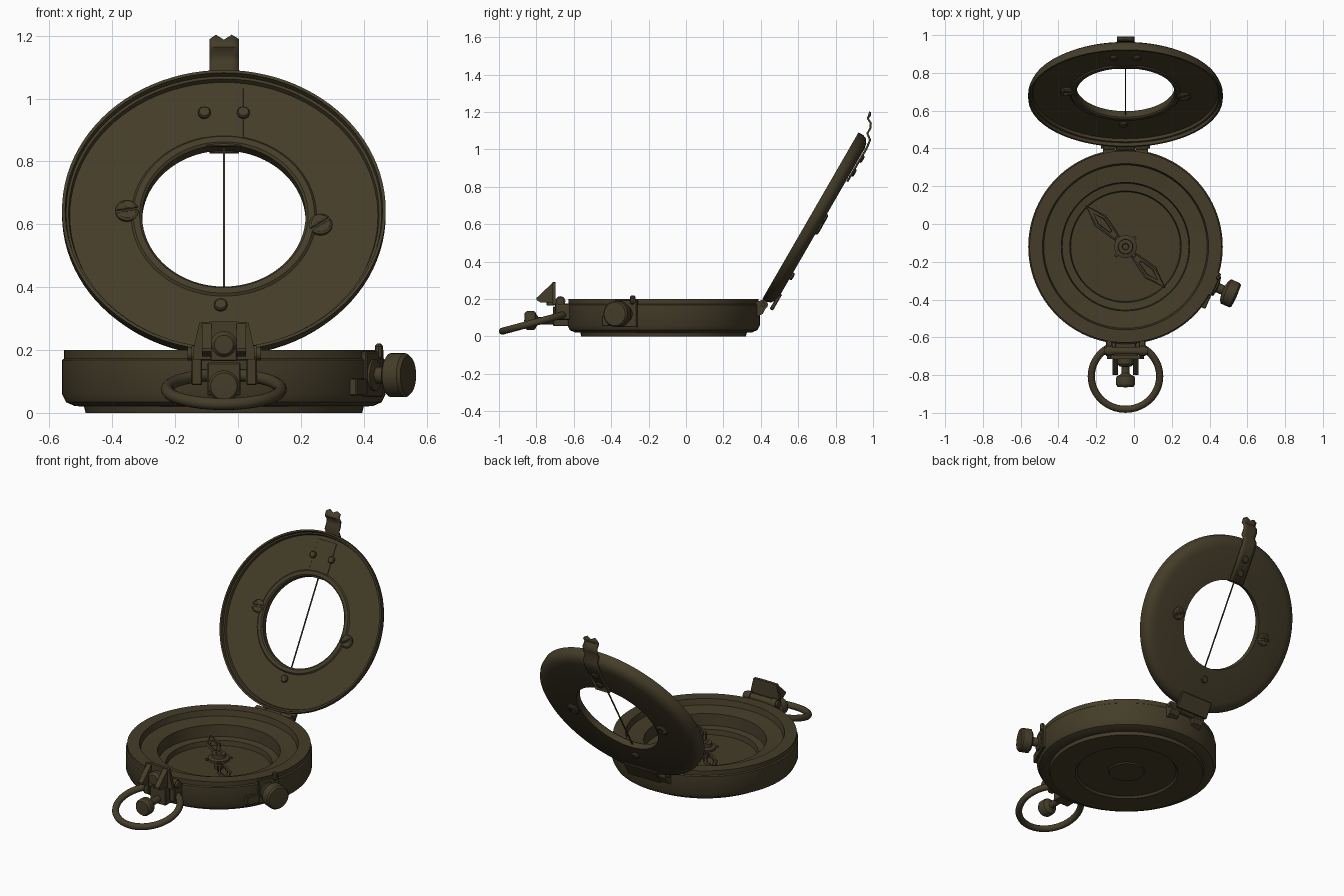
import bpy, bmesh, math
from mathutils import Matrix, Vector

old = bpy.data.objects.get("Cube")
if old:
    bpy.data.objects.remove(old, do_unlink=True)

olive = bpy.data.materials.new("dark_olive_metal")
olive.use_nodes = True
COLOUR = (0.058, 0.046, 0.022, 1)
olive.diffuse_color = COLOUR
olive.node_tree.nodes["Principled BSDF"].inputs["Base Color"].default_value = COLOUR

CX, CY = -0.045, -0.12
T = Matrix.Translation
R = lambda deg, axis: Matrix.Rotation(math.radians(deg), 4, axis)
BASE = T((CX, CY, 0))
LID = T((CX, 0.665, 0.645)) @ R(60, 'X')
KNOB = T((CX, CY, 0.12)) @ R(-24, 'Z')


def finish(name, bm, mat=None, angle=32):
    bmesh.ops.recalc_face_normals(bm, faces=bm.faces)
    if mat:
        bm.transform(mat)
    me = bpy.data.meshes.new(name)
    bm.to_mesh(me)
    bm.free()
    me.materials.append(olive)
    ob = bpy.data.objects.new(name, me)
    bpy.context.collection.objects.link(ob)
    bpy.ops.object.select_all(action='DESELECT')
    ob.select_set(True)
    bpy.context.view_layer.objects.active = ob
    bpy.ops.object.shade_smooth_by_angle(angle=math.radians(angle))
    return ob


def lathe(name, profile, mat, steps=32, closed=False):
    """Revolve (radius, height) points around local z."""
    bm = bmesh.new()
    vs = [bm.verts.new((r, 0, z)) for r, z in profile]
    pairs = list(zip(vs, vs[1:])) + ([(vs[-1], vs[0])] if closed else [])
    edges = [bm.edges.new(p) for p in pairs]
    bmesh.ops.spin(bm, geom=vs + edges, axis=(0, 0, 1), cent=(0, 0, 0),
                   angle=math.tau, steps=steps)
    bmesh.ops.remove_doubles(bm, verts=bm.verts, dist=0.0001)
    return finish(name, bm, mat)


def box(name, lo, hi, mat=None, bevel=0.004):
    lo, hi = Vector(lo), Vector(hi)
    bm = bmesh.new()
    bmesh.ops.create_cube(bm, size=1, matrix=T((lo + hi) / 2) @ Matrix.Diagonal((*(hi - lo), 1)))
    if bevel:
        bmesh.ops.bevel(bm, geom=bm.edges, offset=bevel, segments=1, affect='EDGES')
    return finish(name, bm, mat)


def prism(name, points, x0, x1, taper=0):
    """Extrude a (y, z) outline along x."""
    bm = bmesh.new()
    f = bm.faces.new([bm.verts.new((x0, y, z)) for y, z in points])
    out = bmesh.ops.extrude_face_region(bm, geom=[f])
    for v in out['geom']:
        if isinstance(v, bmesh.types.BMVert):
            v.co.x = x1
    return finish(name, bm)


def rod(name, r, x0, x1, y, z):
    return lathe(name, [(0, 0), (r, 0), (r, x1 - x0), (0, x1 - x0)],
                 T((x0, y, z)) @ R(90, 'Y'), 20)


def screw(name, r, mat, slot_angle=None, height=0.014):
    """Domed screw head, optionally slotted."""
    ob = lathe(name, [(0, 0), (r, 0), (r, height * .6), (r * .8, height), (0, height * 1.1)], mat, 24)
    if slot_angle is not None:
        cut = box("slot_cutter", (-r * 2, -.005, height * .5), (r * 2, .005, height * 3),
                  mat @ R(slot_angle, 'Z'), 0)
        cut.hide_render = True
        mod = ob.modifiers.new("slot", 'BOOLEAN')
        mod.operation, mod.object, mod.solver = 'DIFFERENCE', cut, 'EXACT'
        bpy.context.view_layer.objects.active = ob
        bpy.ops.object.modifier_apply(modifier="slot")
        bpy.data.objects.remove(cut, do_unlink=True)


# Case with stepped foot and recessed dial well
lathe("case", [(0, .005), (.1, .005), (.105, .012), (.285, .012), (.295, 0), (.44, 0),
               (.445, .02), (.475, .022), (.502, .034), (.515, .06), (.515, .168),
               (.508, .173), (.508, .2), (.44, .2), (.432, .165), (.34, .155), (.335, .085),
               (.295, .08), (.29, .05), (0, .05)], BASE, 96)

# Needle: hub and two open arrow frames
lathe("needle_hub", [(0, .05), (.025, .05), (.025, .095), (.06, .1), (.06, .115), (.04, .12),
                     (.038, .14), (.018, .14), (.015, .125), (0, .125)], BASE, 32)
for i, turn in enumerate((134, -46)):
    for scale, tag in ((1, "outer"), (.55, "inner")):
        cu = bpy.data.curves.new("needle_" + tag, 'CURVE')
        cu.dimensions, cu.bevel_depth, cu.bevel_resolution = '3D', .006 * scale, 1
        sp = cu.splines.new('POLY')
        pts = [(.055, .012), (.19, .036), (.3, 0), (.19, -.036), (.055, -.012)]
        sp.points.add(len(pts) - 1)
        for p, (a, b) in zip(sp.points, pts):
            p.co = (.18 + (a - .18) * scale, b * scale, .108, 1)
        sp.use_cyclic_u = True
        cu.materials.append(olive)
        ob = bpy.data.objects.new(f"needle_{tag}_{i}", cu)
        ob.matrix_world = BASE @ R(turn, 'Z')
        bpy.context.collection.objects.link(ob)
for k in range(4):
    box("hub_spoke", (.02, -.008, .1), (.075, .008, .112), BASE @ R(44 + 90 * k, 'Z'), .002)

# Lid ring with sighting window
lathe("lid", [(.26, -.072), (.455, -.072), (.485, -.065), (.506, -.05), (.515, -.03), (.515, 0),
              (.505, 0), (.502, -.018), (.494, -.02), (.49, -.036), (.295, -.036),
              (.288, -.029), (.268, -.029), (.26, -.036)], LID, 96, True)
box("sighting_wire", (-.003, -.265, -.056), (.003, .265, -.05), LID, 0)
box("clip_inner_plate", (-.062, .255, -.04), (.062, .468, -.033), LID, .001)
BACK = R(180, 'X')
for side, y, slot in ((-1, .015, 10), (1, -.035, 35)):
    p = (side * .308, y, -.036)
    screw("window_screw", .037, LID @ T(p), slot)
    screw("window_screw_back", .037, LID @ T((p[0], y, -.07)) @ BACK, slot)
    screw("plate_rivet", .02, LID @ T((side * .062, .375, -.034)))
screw("wire_screw", .021, LID @ T((-.01, -.33, -.036)))
screw("wire_screw_back", .021, LID @ T((-.01, -.33, -.071)) @ BACK)

# Wavy spring clip on the lid
path = [(.862, .828), (.965, 1.004), (.984, 1.05), (.97, 1.085), (.986, 1.115),
        (.988, 1.14), (.972, 1.165), (.985, 1.195)]
bm = bmesh.new()
rows = []
for i, (y, z) in enumerate(path):
    tip = (-.008, .006, -.01, .006, -.008) if i == len(path) - 1 else (0,) * 5
    rows.append([bm.verts.new((x, y, z + d)) for x, d in zip((-.09, -.07, -.045, -.02, .003), tip)])
for a, b in zip(rows, rows[1:]):
    for k in range(4):
        bm.faces.new((a[k], a[k + 1], b[k + 1], b[k]))
clip = finish("lid_clip", bm, angle=50)
sol = clip.modifiers.new("thickness", 'SOLIDIFY')
sol.thickness, sol.offset = .011, 0
for y in (.315, .4):
    screw("clip_rivet", .022, LID @ T((0, y, -.08)) @ BACK)

# Rear hinge
for x0, x1 in ((-.165, -.098), (.008, .075)):
    rod("hinge_case_knuckle", .026, x0, x1, .412, .17)
    prism("hinge_case_lug", [(.37, .1), (.41, .12), (.43, .16), (.42, .19), (.37, .19)], x0, x1)
rod("hinge_lid_knuckle", .024, -.094, .004, .412, .17)
rod("hinge_pin", .012, -.175, .085, .412, .17)
box("hinge_lid_leaf", (-.11, -.54, -.08), (.11, -.44, -.06), LID)

# Side locking knob with its L-shaped plate and pointer
lathe("side_knob", [(0, .5), (.05, .5), (.05, .53), (.026, .535), (.026, .565), (.055, .572),
                    (.07, .582), (.07, .632), (.062, .642), (0, .645)], KNOB @ R(90, 'Y'), 40)
box("knob_plate", (.485, -.055, -.07), (.522, .075, .075), KNOB)
box("knob_plate_foot", (.46, -.13, -.065), (.52, -.05, -.01), KNOB)
prism_mat = KNOB @ T((.518, .05, 0))
box("knob_pointer", (-.012, -.014, .05), (.012, .014, .1), prism_mat, .008)

# Front hinge and mount
rod("sight_hinge_pin", .021, -.16, .073, -.672, .188)
box("mount_block", (-.098, -.71, .055), (.008, -.61, .16))
for x0 in (-.148, .026):
    box("mount_lug", (x0, -.7, .088), (x0 + .034, -.61, .175))
    rod("hinge_collar", .027, x0, x0 + .034, -.672, .188)

# Folding sight: tapered back plate, two cheeks and an arched eyepiece
bm = bmesh.new()
front = [bm.verts.new((CX + x, -.715, z)) for x, z in
         ((-.098, .17), (-.098, .2), (-.078, .288), (-.045, .29),
          (.045, .29), (.078, .288), (.098, .2), (.098, .17))]
out = bmesh.ops.extrude_face_region(bm, geom=[bm.faces.new(front)])
for v in out['geom']:
    if isinstance(v, bmesh.types.BMVert):
        v.co.y += .018
finish("sight_plate", bm)
for x0 in (-.115, -.005):
    prism("sight_cheek", [(-.8, .195), (-.8, .205), (-.712, .288), (-.7, .288), (-.7, .18), (-.775, .18)],
          x0, x0 + .03)
box("sight_arm", (-.11, -.71, .172), (.02, -.665, .2))
lathe("sight_arch", [(0, 0), (.043, 0), (.043, .035), (.03, .05), (0, .052)],
      T((CX, -.705, .217)) @ R(90, 'X'), 28)
box("sight_arch_base", (CX - .043, -.745, .165), (CX + .043, -.7, .217))

# Thumb screw
lathe("thumb_screw", [(0, 0), (.03, 0), (.03, .05), (.02, .06), (.02, .14), (.032, .15),
                      (.046, .156), (.05, .165), (.05, .2), (.042, .212), (0, .215)],
      T((CX, -.65, .085)) @ R(90, 'X'), 32)

# Carrying ring, hanging slightly down
tube = [(.181 + .019 * math.cos(a), .019 * math.sin(a))
        for a in (math.tau * k / 14 for k in range(14))]
lathe("carrying_ring", tube, T((CX, -.806, .075)) @ R(15, 'X'), 64, True)
